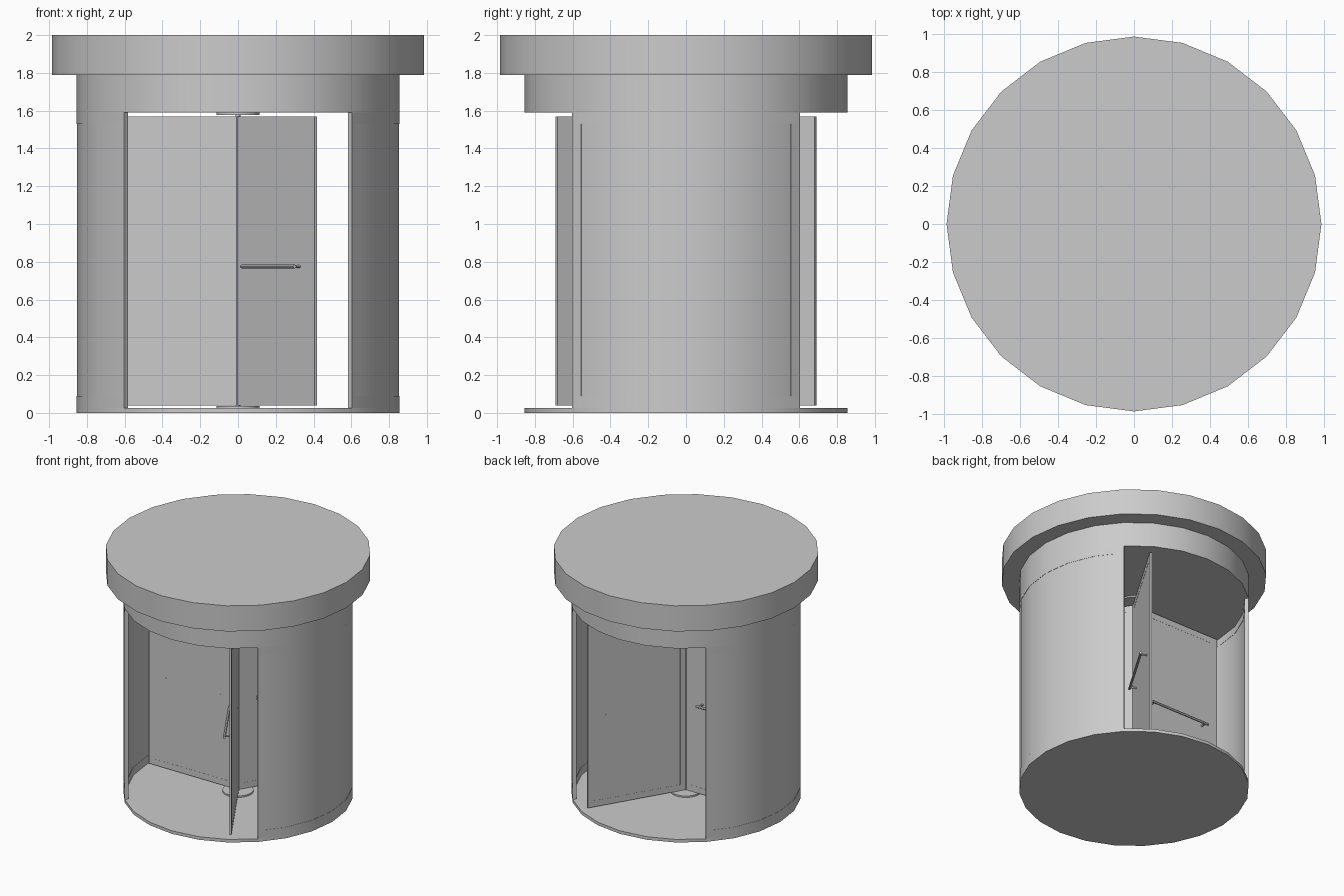
import bpy, bmesh
from math import radians, degrees, cos, sin, pi, sqrt
from mathutils import Matrix, Vector

if "Cube" in bpy.data.objects:
    bpy.data.objects.remove(bpy.data.objects["Cube"])

SIDES = 24
STEP = 360 / SIDES


def finish(bm, name, smooth=True):
    bmesh.ops.recalc_face_normals(bm, faces=bm.faces[:])
    me = bpy.data.meshes.new(name)
    bm.to_mesh(me)
    bm.free()
    ob = bpy.data.objects.new(name, me)
    bpy.context.collection.objects.link(ob)
    if smooth:
        bpy.ops.object.select_all(action='DESELECT')
        ob.select_set(True)
        bpy.context.view_layer.objects.active = ob
        bpy.ops.object.shade_smooth_by_angle(angle=radians(30))
    return ob


def add_cyl(bm, p0, p1, r, sides):
    p0, p1 = Vector(p0), Vector(p1)
    d = p1 - p0
    rot = Vector((0, 0, 1)).rotation_difference(d.normalized()).to_matrix().to_4x4()
    bmesh.ops.create_cone(bm, cap_ends=True, segments=sides, radius1=r, radius2=r,
                          depth=d.length, matrix=Matrix.Translation((p0 + p1) / 2) @ rot)


def disc(name, r, z0, z1, sides=SIDES):
    bm = bmesh.new()
    add_cyl(bm, (0, 0, z0), (0, 0, z1), r, sides)
    return finish(bm, name)


def add_box(bm, lo, hi):
    lo, hi = Vector(lo), Vector(hi)
    m = Matrix.Translation((lo + hi) / 2) @ Matrix.Diagonal((*(hi - lo), 1))
    bmesh.ops.create_cube(bm, size=1, matrix=m)


def on_polygon(r, a):
    # point on the 24-sided outline at angle a
    half = STEP / 2
    rr = r * cos(radians(half)) / cos(radians(a % STEP - half))
    return rr * cos(radians(a)), rr * sin(radians(a))


def add_arc(bm, a0, a1, r_in, r_out, z0, z1):
    # curved slab between two angles
    angles = [a0] + [i * STEP for i in range(-12, 25) if a0 + .01 < i * STEP < a1 - .01] + [a1]
    rings = []
    for a in angles:
        xi, yi = on_polygon(r_in, a)
        xo, yo = on_polygon(r_out, a)
        rings.append([bm.verts.new(p) for p in
                      ((xi, yi, z0), (xo, yo, z0), (xo, yo, z1), (xi, yi, z1))])
    for p, q in zip(rings, rings[1:]):
        for i in range(4):
            j = (i + 1) % 4
            bm.faces.new((p[i], p[j], q[j], q[i]))
    bm.faces.new(rings[0])
    bm.faces.new(rings[-1])


# Canopy, header drum and floor
disc("canopy", 0.985, 1.79, 2.0)
disc("header_drum", 0.855, 1.59, 1.79)
disc("floor", 0.855, 0, 0.025)

# Curved side walls: frame plus slightly recessed panel
RI, RO, END, PANE = 0.825, 0.855, 45, 40.8
for side, mid in (("right", 0), ("left", 180)):
    bm = bmesh.new()
    add_arc(bm, mid - END, mid + END, RI, RO, 0.025, 0.09)
    add_arc(bm, mid - END, mid + END, RI, RO, 1.53, 1.59)
    add_arc(bm, mid - END, mid - PANE, RI, RO, 0.09, 1.53)
    add_arc(bm, mid + PANE, mid + END, RI, RO, 0.09, 1.53)
    finish(bm, side + "_wall_frame")
    bm = bmesh.new()
    add_arc(bm, mid - PANE, mid + PANE, RI + .002, RO - .002, 0.09, 1.53)
    finish(bm, side + "_wall_panel")

# Centre post with floor and ceiling pivots
disc("centre_post", 0.012, 0.03, 1.585, 12)
disc("floor_pivot", 0.115, 0.025, 0.037)
disc("ceiling_pivot", 0.115, 1.578, 1.59)

# Three door wings, each with frame, panel and push bar
L, T, Z0, Z1, F = 0.8, 0.008, 0.04, 1.57, 0.05
for n, ang in enumerate((-59, 59, 180), 1):
    turn = Matrix.Rotation(radians(ang), 4, 'Z')
    bm = bmesh.new()
    add_box(bm, (0.005, -T, Z0), (L, T, Z0 + F))
    add_box(bm, (0.005, -T, Z1 - F), (L, T, Z1))
    add_box(bm, (0.005, -T, Z0 + F), (F, T, Z1 - F))
    add_box(bm, (L - F, -T, Z0 + F), (L, T, Z1 - F))
    finish(bm, f"wing_frame_{n}", False).matrix_world = turn
    bm = bmesh.new()
    add_box(bm, (F, -T + .001, Z0 + F), (L - F, T - .001, Z1 - F))
    finish(bm, f"wing_panel_{n}", False).matrix_world = turn
    bm = bmesh.new()
    add_cyl(bm, (0.13, -0.055, 0.775), (0.675, -0.055, 0.775), 0.01, 12)
    for x in (0.155, 0.65):
        add_cyl(bm, (x, T + .001, 0.775), (x, -0.055, 0.775), 0.007, 12)
    finish(bm, f"push_bar_{n}").matrix_world = turn
